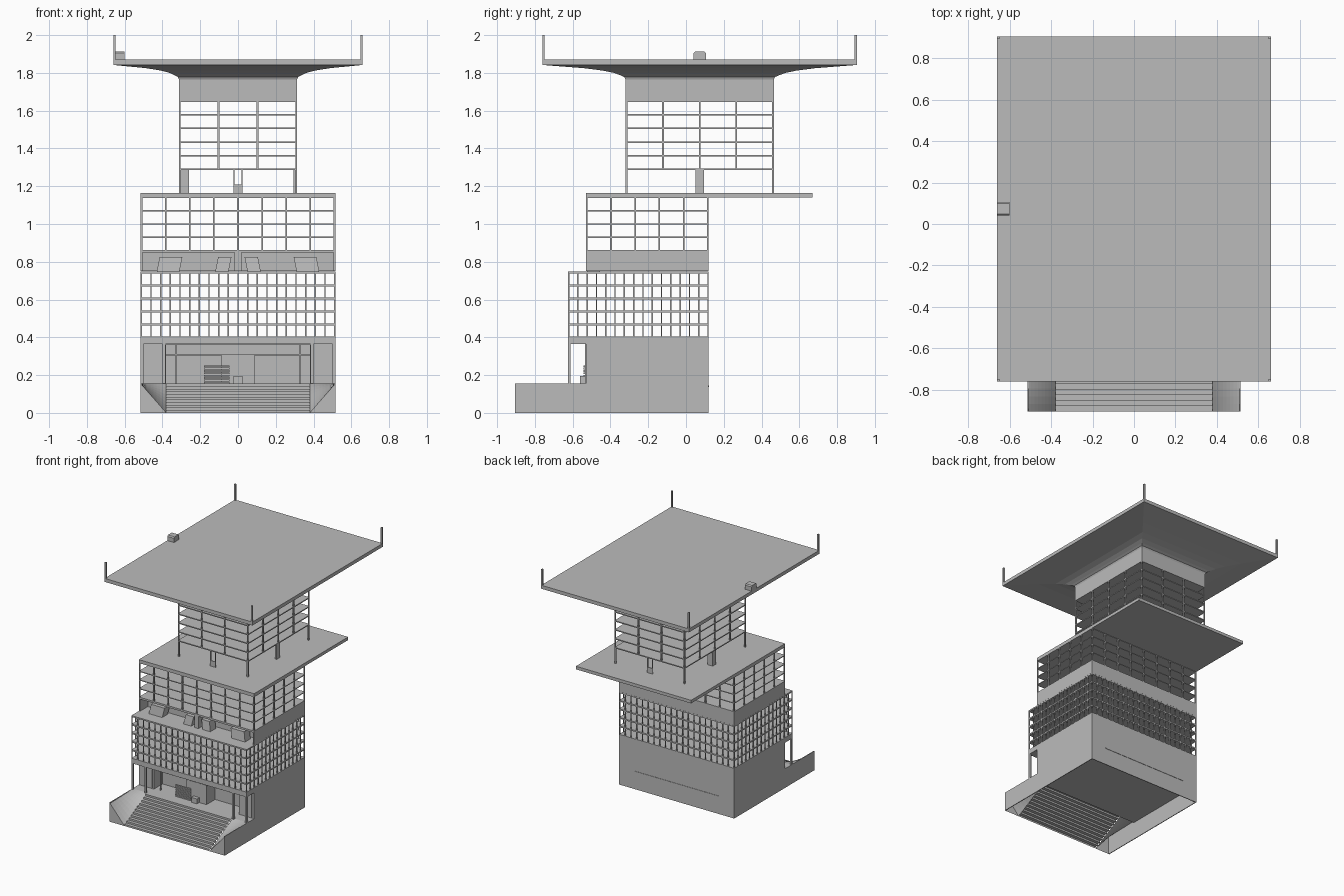
import bpy, bmesh, math
from mathutils import Matrix, Vector

if "Cube" in bpy.data.objects:
    bpy.data.objects.remove(bpy.data.objects["Cube"])

grey = bpy.data.materials.new("concrete grey")
grey.diffuse_color = (0.5, 0.5, 0.5, 1)
grey.use_nodes = True
grey.node_tree.nodes["Principled BSDF"].inputs["Base Color"].default_value = grey.diffuse_color


def finish(name, bm, normals=True):
    if normals:
        bmesh.ops.recalc_face_normals(bm, faces=bm.faces)
    me = bpy.data.meshes.new(name)
    bm.to_mesh(me)
    bm.free()
    me.materials.append(grey)
    ob = bpy.data.objects.new(name, me)
    bpy.context.collection.objects.link(ob)
    return ob


def add_box(bm, x0, x1, y0, y1, z0, z1):
    m = Matrix.Translation(((x0 + x1) / 2, (y0 + y1) / 2, (z0 + z1) / 2))
    m = m @ Matrix.Diagonal((abs(x1 - x0), abs(y1 - y0), z1 - z0, 1))
    bmesh.ops.create_cube(bm, size=1, matrix=m)


def boxes(name, *dims):
    bm = bmesh.new()
    for d in dims:
        add_box(bm, *d)
    return finish(name, bm)


def both(d):
    """A box and its mirror across x = 0."""
    return [d, (-d[1], -d[0]) + tuple(d[2:])]


def lattice(name, x0, x1, y0, y1, levels, nx, ny, slab, fin):
    """Open storeys: full floor slabs with thin uprights round the rim."""
    bm = bmesh.new()
    for z in levels:
        add_box(bm, x0, x1, y0, y1, z - slab / 2, z + slab / 2)
    zb, zt = levels[0], levels[-1]
    for i in range(nx + 1):
        x = x0 + (x1 - x0 - fin) * i / nx
        for y in (y0, y1 - fin):
            add_box(bm, x, x + fin, y, y + fin, zb, zt)
    for j in range(1, ny):
        y = y0 + (y1 - y0 - fin) * j / ny
        for x in (x0, x1 - fin):
            add_box(bm, x, x + fin, y, y + fin, zb, zt)
    return finish(name, bm)


W = 0.515            # half width of the lower blocks
YB = 0.12            # back wall
YF = -0.53           # main front wall
YP = -0.625          # portico front
Y0 = -0.905          # foot of the stairs
ZF = 0.155           # ground floor level
SW = 0.38            # half width of the stairs

# Plinth: open underneath, outer walls and floor
t = 0.006
boxes("plinth_walls", *both((W - t, W, Y0, YB, 0, ZF)),
      (-W, W, YB - t, YB, 0, ZF))
boxes("ground_floor", (-W, W, -0.61, YB, ZF - 0.012, ZF))
boxes("back_seam", (-SW, SW, YB, YB + 0.003, 0.138, 0.146))

# Stairs as one folded sheet
n = 11
bm = bmesh.new()
prof = []
for i in range(n):
    y = Y0 + (-0.61 - Y0) * i / n
    prof += [(y, ZF * i / n), (y, ZF * (i + 1) / n)]
prof.append((-0.61, ZF))
rows = [[bm.verts.new((x, y, z)) for y, z in prof] for x in (-SW, SW)]
for i in range(len(prof) - 1):
    bm.faces.new((rows[0][i], rows[1][i], rows[1][i + 1], rows[0][i + 1]))
finish("stairs", bm, False)

# Twisted wings beside the stairs, each with a triangular front
for s, side in ((-1, "left"), (1, "right")):
    bm = bmesh.new()
    a0, a1 = Vector((s * W, Y0, ZF)), Vector((s * W, -0.61, ZF))
    b0, b1 = Vector((s * SW, Y0, 0)), Vector((s * SW, -0.61, ZF))
    k = 8
    g = [[bm.verts.new(a0.lerp(a1, i / k).lerp(b0.lerp(b1, i / k), j / k))
          for j in range(k + 1)] for i in range(k + 1)]
    for i in range(k):
        for j in range(k):
            f = (g[i][j], g[i][j + 1], g[i + 1][j + 1], g[i + 1][j])
            bm.faces.new(f if s < 0 else f[::-1])
    tri = [bm.verts.new(p) for p in (a0, (s * W, Y0, 0), b0)]
    bm.faces.new(tri if s < 0 else tri[::-1])
    finish(side + "_wing", bm, False)

# Ground storey: solid core with a recessed entrance front
boxes("ground_storey", (-W, W, -0.42, YB, ZF, 0.395),
      *both((SW, W, YF, -0.42, ZF, 0.395)),
      (-SW, SW, YF, -0.42, 0.36, 0.395))
boxes("entrance_block", (-0.09, 0.09, YF, -0.42, ZF, 0.31))
boxes("entrance_small_box", (-0.025, 0.025, YF - 0.03, YF, ZF, 0.195))
boxes("slatted_panel", *[(-0.18, -0.045, YF - 0.012, YF - 0.004, z, z + 0.009)
                         for z in [ZF + 0.0125 * i for i in range(8)]])
boxes("window_frames", *both((0.09, SW, YF + 0.01, YF + 0.016, 0.305, 0.311)),
      *both((0.325, 0.331, YF + 0.01, YF + 0.016, ZF, 0.36)))
boxes("side_panels", *both((0.395, 0.495, YF - 0.004, YF, 0.16, 0.385)))

# Portico posts and beam
boxes("portico_posts", *both((W - 0.014, W, YP, YP + 0.014, ZF, 0.37)),
      *both((0.385, 0.399, YP, YP + 0.014, ZF, 0.37)))
boxes("portico_beam", (-W, W, YP, YF, 0.365, 0.395))

# Lower lattice storeys
lattice("lower_lattice", -W, W, YP, YB,
        [0.40 + 0.0688 * i for i in range(6)], 20, 15, 0.011, 0.007)

# Recessed terrace band with leaning screens
boxes("terrace_band", (-W, W, -0.43, YB, 0.75, 0.86),
      *both((W - 0.01, W, YF, -0.43, 0.75, 0.86)),
      (-0.018, 0.018, YF, -0.43, 0.75, 0.86),
      (-W, W, YF, -0.43, 0.848, 0.86))
bm = bmesh.new()
for s in (-1, 1):
    for x0, x1 in ((0.05, 0.12), (0.31, 0.43)):
        r = bmesh.ops.create_cube(bm, size=1, matrix=Matrix.Translation(
            (s * (x0 + x1) / 2, -0.49, 0.787)) @ Matrix.Diagonal((x1 - x0, 0.07, 0.075, 1)))
        for v in r["verts"]:
            if v.co.z > 0.787:
                v.co.x -= s * 0.015
                v.co.y += 0.01
finish("terrace_screens", bm)

# Middle lattice storeys and the overhanging deck
lattice("middle_lattice", -W, W, YF, YB,
        [0.86 + 0.07 * i for i in range(5)], 8, 5, 0.006, 0.009)
boxes("deck", (-W, W, YF, 0.67, 1.14, 1.165))

# Upper tower on stilts
TX, TY0, TY1 = 0.313, -0.32, 0.465
lattice("tower_lattice", -TX, TX, TY0, TY1,
        [1.29 + 0.072 * i for i in range(6)], 3, 4, 0.008, 0.009)
stilts = []
for y in (TY0, TY1 - 0.011):
    stilts += both((TX - 0.011, TX, y, y + 0.011, 1.165, 1.29))
    stilts += both((0.019, 0.025, y, y + 0.006, 1.165, 1.29))
    stilts.append((-0.025, 0.025, y, y + 0.006, 1.165, 1.21))
boxes("tower_stilts", *stilts)
boxes("service_shafts", (-0.305, -0.26, 0.05, 0.095, 1.165, 1.29),
      (0.295, 0.31, 0.05, 0.095, 1.165, 1.29))
boxes("tower_crown", (-TX, TX, TY0, TY1, 1.65, 1.77))

# Roof: plate with a flared soffit lofted from rectangles
RX, RY0, RY1 = 0.66, -0.76, 0.905
bm = bmesh.new()
rings = []
for f, z in ((0, 1.765), (0.015, 1.778), (0.06, 1.787), (0.14, 1.80), (0.27, 1.812),
             (0.5, 1.825), (1, 1.842), (1, 1.87)):
    x = TX + (RX - TX) * f
    y0, y1 = TY0 + (RY0 - TY0) * f, TY1 + (RY1 - TY1) * f
    rings.append([bm.verts.new(p) for p in
                  ((-x, y0, z), (x, y0, z), (x, y1, z), (-x, y1, z))])
for a, b in zip(rings, rings[1:]):
    for i in range(4):
        j = (i + 1) % 4
        bm.faces.new((a[i], a[j], b[j], b[i]))
bm.faces.new(rings[0][::-1])
bm.faces.new(rings[-1])
finish("roof", bm)

masts = []
for y in (RY0, RY1 - 0.012):
    masts += both((RX - 0.012, RX, y, y + 0.012, 1.87, 2.0))
boxes("roof_masts", *masts)

# Small roof hatch with a chamfered top
bm = bmesh.new()
add_box(bm, -0.66, -0.60, 0.04, 0.106, 1.87, 1.912)
top = [e for e in bm.edges if all(v.co.z > 1.9 for v in e.verts)
       and abs(e.verts[0].co.x - e.verts[1].co.x) > 0.01]
bmesh.ops.bevel(bm, geom=top, offset=0.008, segments=1, affect='EDGES')
finish("roof_hatch", bm)
